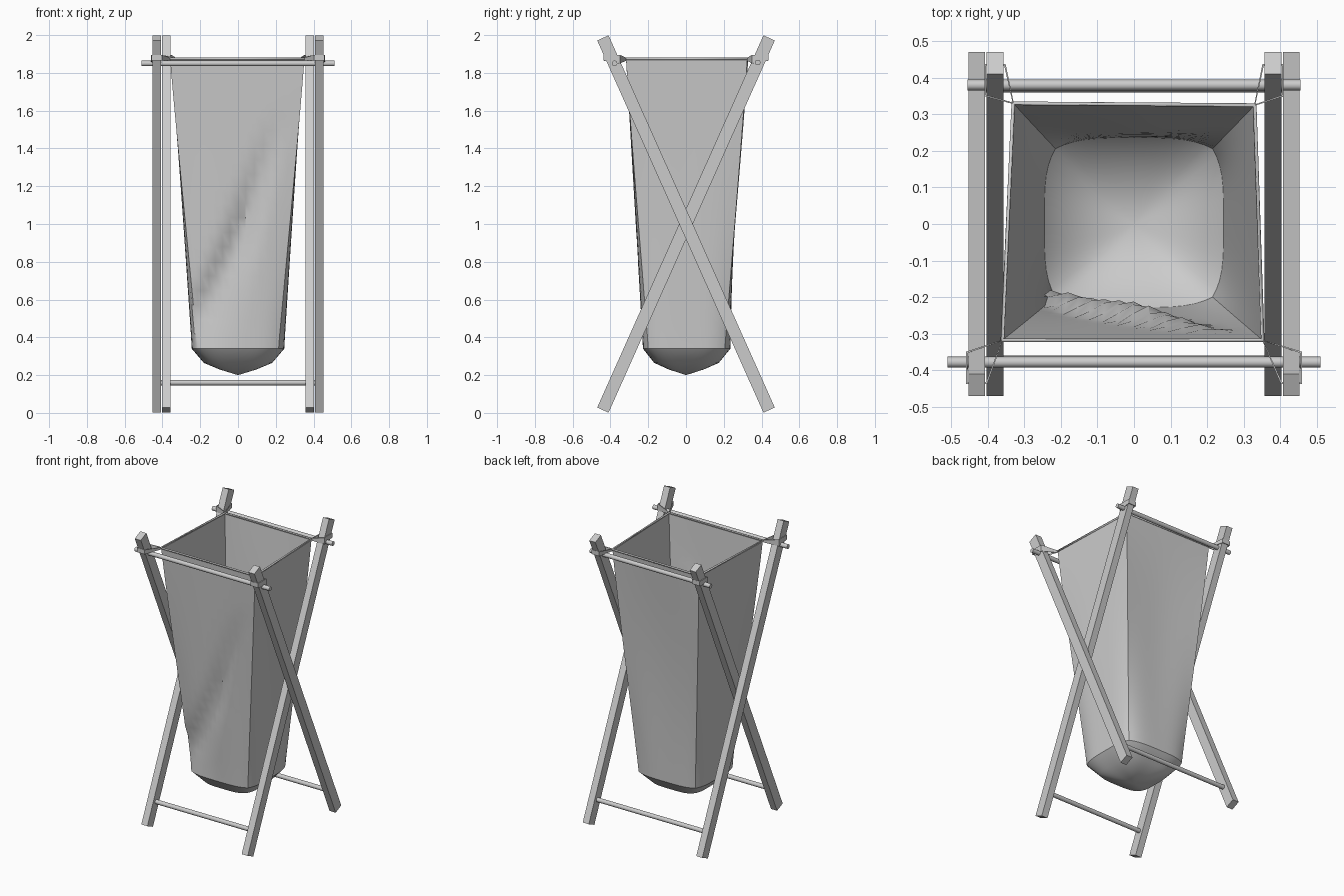
import bpy, math
from mathutils import Vector

if "Cube" in bpy.data.objects:
    bpy.data.objects.remove(bpy.data.objects["Cube"])

SLOPE = 0.88 / 1.97
ANGLE = math.atan(SLOPE)


def mesh_object(name, verts, faces, smooth=False):
    me = bpy.data.meshes.new(name)
    me.from_pydata(verts, [], faces)
    me.update()
    ob = bpy.data.objects.new(name, me)
    bpy.context.collection.objects.link(ob)
    if smooth:
        bpy.ops.object.select_all(action='DESELECT')
        ob.select_set(True)
        bpy.context.view_layer.objects.active = ob
        bpy.ops.object.shade_smooth_by_angle(angle=math.radians(35))
    return ob


def leg(name, x, tilt):
    bpy.ops.mesh.primitive_cube_add(size=1, location=(x, 0, 1), rotation=(tilt, 0, 0))
    ob = bpy.context.object
    ob.name = name
    ob.scale = (0.046, 0.066, 2.158)


def rod(name, y, z, half, r=0.015):
    bpy.ops.mesh.primitive_cylinder_add(vertices=10, radius=r, depth=2 * half,
                                        location=(0, y, z), rotation=(0, math.pi / 2, 0))
    bpy.context.object.name = name
    bpy.ops.object.shade_smooth_by_angle(angle=math.radians(40))


# crossed legs: outer pair leans forward, inner pair leans back
for side, s in (("left", -1), ("right", 1)):
    leg("outer_leg_" + side, s * 0.43, ANGLE)
    leg("inner_leg_" + side, s * 0.38, -ANGLE)

# cross rods
rod("top_rod_front", -0.378, 1.85, 0.51)
rod("top_rod_back", 0.380, 1.855, 0.455)
rod("bottom_rod_front", -0.375, 0.16, 0.40)
rod("bottom_rod_back", 0.375, 0.16, 0.43)

# bag corners at the rim, and at the bottom edge
TOP = [(-0.36, -0.318), (0.352, -0.318), (0.33, 0.325), (-0.33, 0.33)]
LOW = [(-0.245, -0.228), (0.245, -0.228), (0.245, 0.235), (-0.245, 0.235)]
N = 14


def interp(pts, t):
    for (a, va), (b, vb) in zip(pts, pts[1:]):
        if a <= t <= b:
            return va + (vb - va) * (t - a) / (b - a)
    return pts[0][1] if t < pts[0][0] else pts[-1][1]


def fold(x, z):
    # slanted crease in the front panel: sharp on the left, wide on the right
    valley = interp([(0.5, -0.22), (0.87, -0.02), (1.38, 0.17), (1.6, 0.27)], z)
    ridge = interp([(0.5, 0.03), (0.68, 0.05), (1.5, 0.24), (1.6, 0.29)], z)
    depth = interp([(0.33, 0), (0.55, 0.045), (0.9, 0.055), (1.38, 0.02), (1.6, 0)], z)
    if x < valley:
        return depth * max(0, 1 - (valley - x) / 0.09)
    return depth * max(0, 1 - (x - valley) / max(ridge - valley, 0.02))


def ring(z, shrink=1.0):
    t = max(0, min(1, (1.88 - z) / 1.53))
    cs = [Vector(a).lerp(Vector(b), t) for a, b in zip(TOP, LOW)]
    rounding = 0.45 * t ** 1.5 if shrink == 1 else 0.6
    out = []
    for k in range(4):
        for i in range(N):
            u = i / N
            p = cs[k].lerp(cs[(k + 1) % 4], u)
            m = 2 * u - 1
            p = p * (1 - rounding + rounding / math.sqrt(1 + m ** 4 * 0.9))
            y = p.y
            if k == 0 and shrink == 1:
                y += fold(p.x, z)
            if k == 2 and shrink == 1:  # gentle sag of the back panel
                y -= 0.02 * math.sin(math.pi * t) * (1 - m * m)
            out.append((p.x * shrink, y * shrink, z))
    return out


# fabric bag
levels = [(1.88 - 1.54 * i / 20, 1.0) for i in range(21)]
levels += [(0.265, 0.74), (0.23, 0.4)]
verts = [v for z, s in levels for v in ring(z, s)]
M = 4 * N
faces = [(r * M + i, (r + 1) * M + i, (r + 1) * M + (i + 1) % M, r * M + (i + 1) % M)
         for r in range(len(levels) - 1) for i in range(M)]
verts.append((0, 0, 0.2))
last = (len(levels) - 1) * M
faces += [(last + i, len(verts) - 1, last + (i + 1) % M) for i in range(M)]
mesh_object("fabric_bag", verts, faces, True)

# rolled hem around the rim
hem = bpy.data.curves.new("rim_hem", 'CURVE')
hem.dimensions = '3D'
sp = hem.splines.new('POLY')
sp.points.add(3)
for p, c in zip(sp.points, TOP):
    p.co = (c[0], c[1], 1.875, 1)
sp.use_cyclic_u = True
hem.bevel_depth = 0.007
hem.bevel_resolution = 1
bpy.context.collection.objects.link(bpy.data.objects.new("rim_hem", hem))

# cloth loops tying each bag corner around its leg
for k, (cx, cy) in enumerate(TOP):
    sx, sy = (1 if cx > 0 else -1), (1 if cy > 0 else -1)
    lx = 0.43 if sy < 0 else 0.38
    a, b = 0.027, 0.042
    ly = 0.393
    path = [(cx, cy, 1.865, 1.88),
            (sx * (lx - a), sy * (ly + b), 1.865, 1.895),
            (sx * (lx + a), sy * (ly + b), 1.865, 1.895),
            (sx * (lx + a), sy * (ly - b), 1.85, 1.895)]
    vs = [(x, y, z) for x, y, z0, z1 in path for z in (z0, z1)]
    fs = [(2 * i, 2 * ((i + 1) % 4), 2 * ((i + 1) % 4) + 1, 2 * i + 1) for i in range(4)]
    tie = mesh_object("corner_tie_%d" % (k + 1), vs, fs)
    so = tie.modifiers.new("thickness", 'SOLIDIFY')
    so.thickness = 0.006
    so.offset = 0
